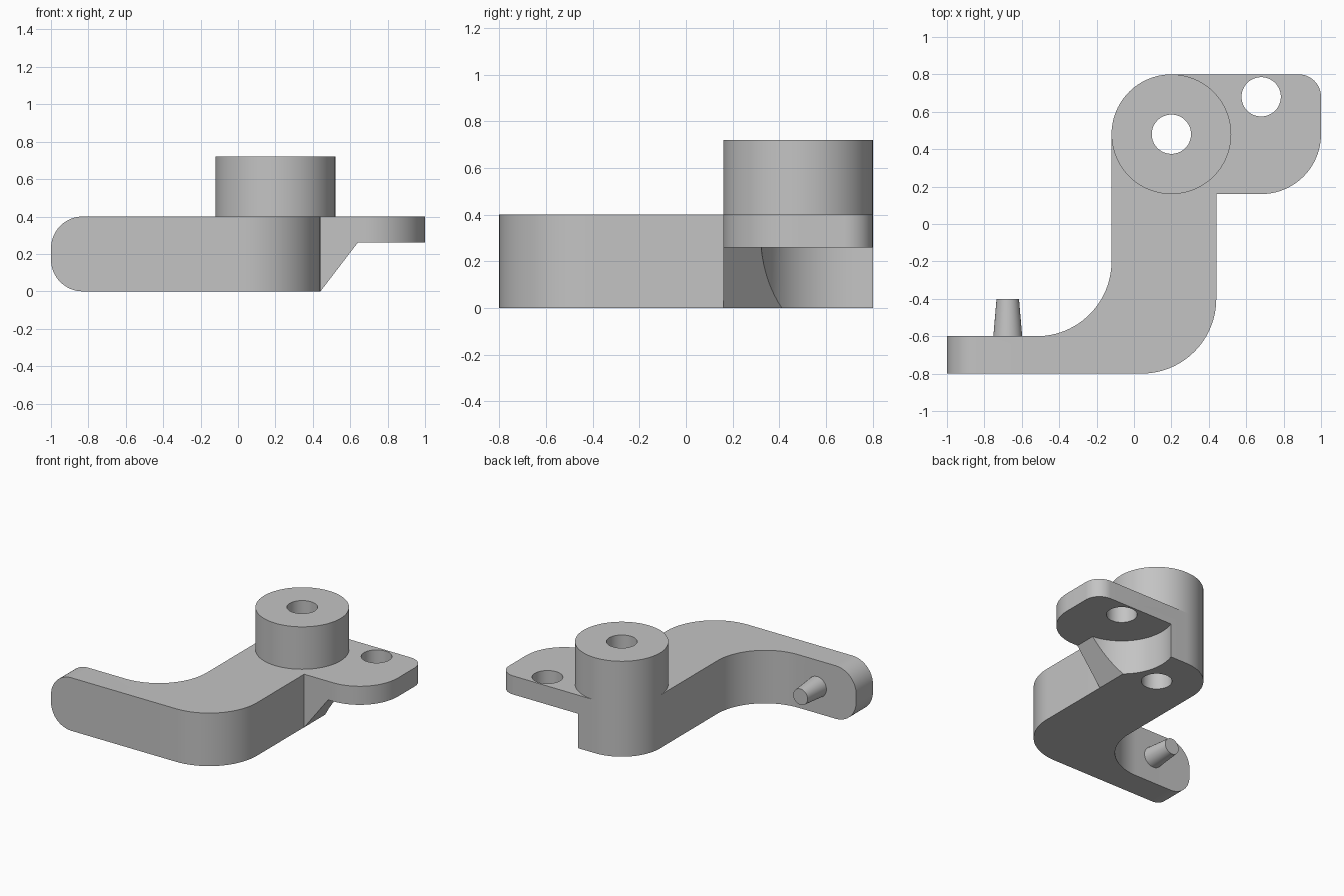
import bpy, bmesh, math
from mathutils import Matrix, Vector

cube = bpy.data.objects.get("Cube")
if cube:
    bpy.data.objects.remove(cube, do_unlink=True)

gray = bpy.data.materials.new("light_gray")
gray.use_nodes = True
gray.diffuse_color = (0.55, 0.55, 0.55, 1)
gray.node_tree.nodes["Principled BSDF"].inputs["Base Color"].default_value = (0.55, 0.55, 0.55, 1)


def arc(cx, cy, r, start, end, steps=24):
    angles = [math.radians(start + (end - start) * i / steps) for i in range(steps + 1)]
    return [(cx + r * math.cos(a), cy + r * math.sin(a)) for a in angles]


def finish(name, bm):
    bmesh.ops.recalc_face_normals(bm, faces=bm.faces)
    mesh = bpy.data.meshes.new(name)
    bm.to_mesh(mesh)
    bm.free()
    mesh.materials.append(gray)
    obj = bpy.data.objects.new(name, mesh)
    bpy.context.collection.objects.link(obj)
    return obj


def extrude(points, vector):
    bm = bmesh.new()
    face = bm.faces.new([bm.verts.new(p) for p in points])
    top = bmesh.ops.extrude_face_region(bm, geom=[face])["geom"]
    bmesh.ops.translate(bm, verts=[v for v in top if isinstance(v, bmesh.types.BMVert)], vec=vector)
    return bm


def cylinder(name, x, y, r, z0, z1):
    bm = bmesh.new()
    bmesh.ops.create_cone(bm, cap_ends=True, segments=96, radius1=r, radius2=r, depth=z1 - z0,
                          matrix=Matrix.Translation((x, y, (z0 + z1) / 2)))
    return finish(name, bm)


def activate(obj):
    bpy.ops.object.select_all(action='DESELECT')
    obj.select_set(True)
    bpy.context.view_layer.objects.active = obj


def cut(obj, cutter):
    cutter.hide_render = True
    mod = obj.modifiers.new("cut", 'BOOLEAN')
    mod.operation = 'DIFFERENCE'
    mod.solver = 'EXACT'
    mod.object = cutter
    activate(obj)
    bpy.ops.object.modifier_apply(modifier=mod.name)
    bpy.data.objects.remove(cutter, do_unlink=True)


# Lever body: one plan outline covering arm, pivot and side plate
outline = [(-1, -0.8)]
outline += arc(0.04, -0.4, 0.4, -90, 0)        # outer elbow
outline += [(0.44, 0.16)]
outline += arc(0.68, 0.48, 0.32, -90, 0)       # plate front corner
outline += arc(0.88, 0.68, 0.12, 0, 90)        # plate back corner
outline += arc(0.2, 0.48, 0.32, 90, 180, 24)   # pivot end
outline += arc(-0.52, -0.2, 0.4, 0, -90)       # inner elbow
outline += [(-1, -0.6)]
bm = extrude([(x, y, 0) for x, y in outline], Vector((0, 0, 0.4)))

# Rounded arm tip
tip = [e for e in bm.edges if all(v.co.x < -0.99 for v in e.verts)
       and abs(e.verts[0].co.z - e.verts[1].co.z) < 0.01]
bmesh.ops.bevel(bm, geom=tip, offset=0.17, segments=16, profile=0.5, affect='EDGES')
body = finish("lever_body", bm)

# Space under the side plate, leaving a sloped gusset
wedge = [(0.364, -0.1), (0.441, 0), (0.64, 0.26), (1.2, 0.26), (1.2, -0.1)]
cut(body, finish("wedge_cutter", extrude([(x, 0.1, z) for x, z in wedge], Vector((0, 0.9, 0)))))

# Round clearance around the plate hole
cut(body, cylinder("clearance_cutter", 0.68, 0.68, 0.36, -0.1, 0.26))

# Raised pivot boss and the through holes
boss = cylinder("pivot_boss", 0.2, 0.48, 0.32, 0.4, 0.72)
for part, x, y in ((body, 0.2, 0.48), (boss, 0.2, 0.48), (body, 0.68, 0.68)):
    cut(part, cylinder("hole_cutter", x, y, 0.105, -0.2, 1))

# Tapered pin on the back of the arm
bm = bmesh.new()
bmesh.ops.create_cone(bm, cap_ends=True, segments=48, radius1=0.077, radius2=0.06, depth=0.2,
                      matrix=Matrix.Translation((-0.675, -0.5, 0.2)) @ Matrix.Rotation(-math.pi / 2, 4, 'X'))
pin = finish("tapered_pin", bm)

for obj in (body, boss, pin):
    activate(obj)
    bpy.ops.object.shade_smooth_by_angle(angle=math.radians(30))
